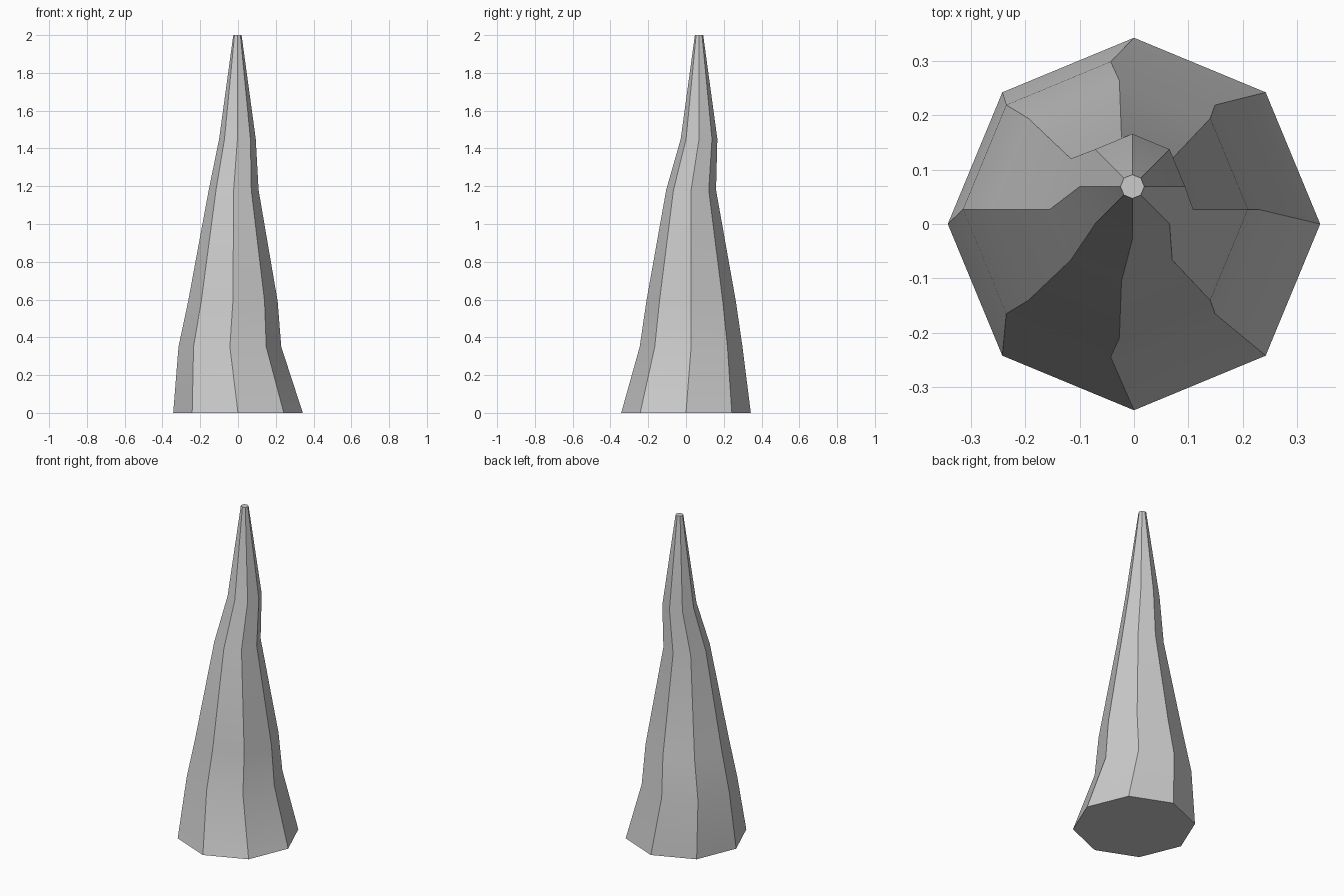
import bpy, bmesh, math

if "Cube" in bpy.data.objects:
    bpy.data.objects.remove(bpy.data.objects["Cube"])

# Cross-sections from base to tip: centre x, centre y, height, radius
RINGS = [
    (0.0, 0.0, 0.0, 0.343),
    (-0.043, 0.027, 0.35, 0.272),
    (-0.027, 0.027, 0.59, 0.237),
    (-0.023, 0.027, 1.18, 0.132),
    (-0.003, 0.069, 1.45, 0.097),
    (-0.003, 0.069, 2.0, 0.022),
]
SIDES = 8


def lofted_spike(name, rings, sides):
    bm = bmesh.new()
    loops = []
    for cx, cy, z, r in rings:
        angles = [math.tau * i / sides for i in range(sides)]
        loops.append([bm.verts.new((cx + r * math.cos(a), cy + r * math.sin(a), z)) for a in angles])
    for low, high in zip(loops, loops[1:]):
        for i in range(sides):
            j = (i + 1) % sides
            bm.faces.new((low[i], low[j], high[j], high[i]))
    # Closed base and tip
    bm.faces.new(loops[0][::-1])
    bm.faces.new(loops[-1])
    mesh = bpy.data.meshes.new(name)
    bm.to_mesh(mesh)
    bm.free()
    obj = bpy.data.objects.new(name, mesh)
    bpy.context.collection.objects.link(obj)
    return obj


# Crooked eight-sided spike, smooth along its length with sharp side edges
spike = lofted_spike("spike", RINGS, SIDES)
bpy.context.view_layer.objects.active = spike
spike.select_set(True)
bpy.ops.object.shade_smooth_by_angle(angle=math.radians(30))
